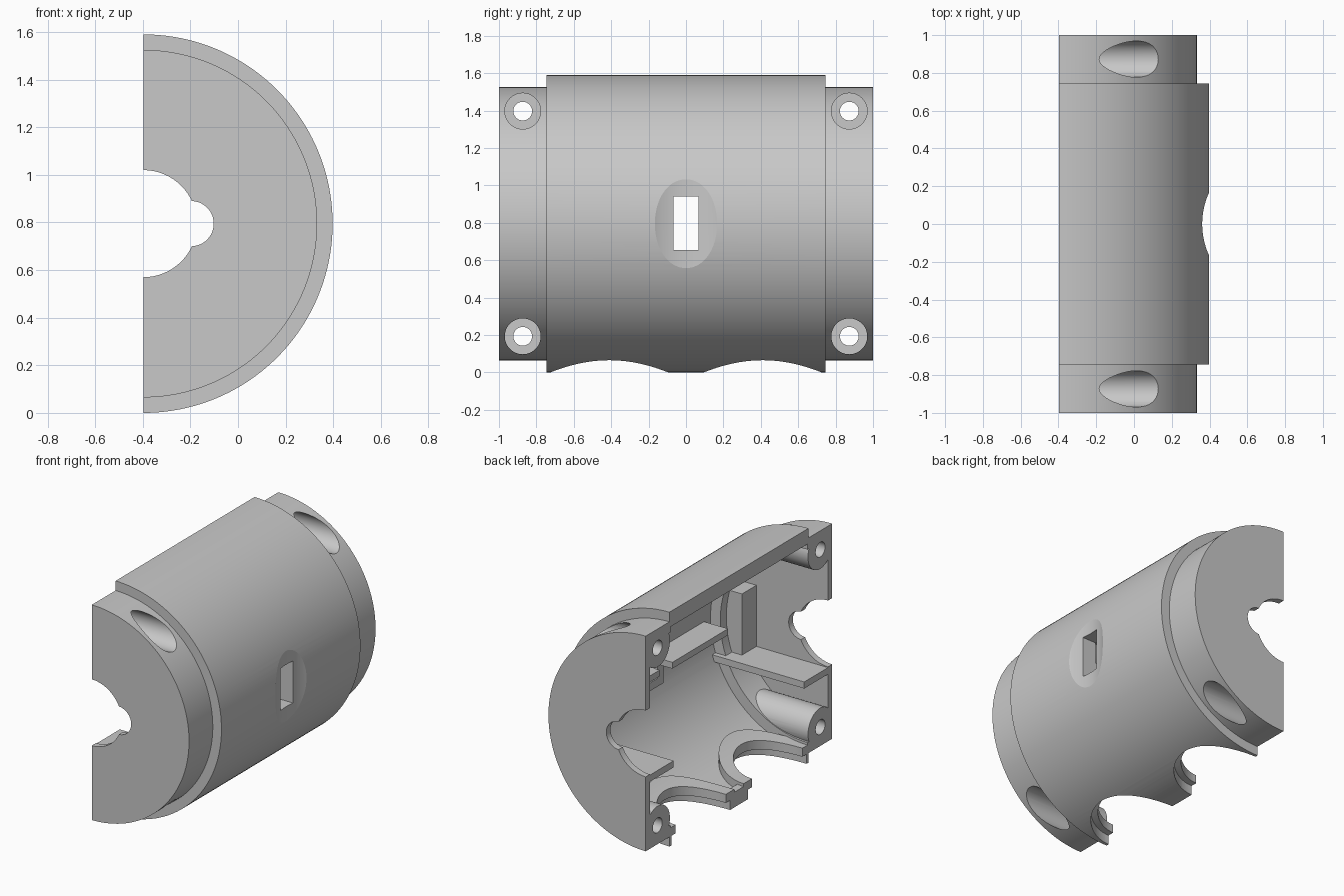
import bpy, bmesh, math
from mathutils import Matrix, Vector

cube = bpy.data.objects.get("Cube")
if cube:
    bpy.data.objects.remove(cube, do_unlink=True)

CX, CZ = -0.3975, 0.795          # axis of the half cylinder, running along y
R_BODY, R_END = 0.795, 0.73
R_FIT = 0.729                    # inner parts reach just into the body wall
SIGNS = (-1, 1)

plastic = bpy.data.materials.new("grey plastic")
plastic.use_nodes = True
GREY = (0.58, 0.58, 0.58, 1)
plastic.diffuse_color = GREY
plastic.node_tree.nodes["Principled BSDF"].inputs["Base Color"].default_value = GREY


def add(name, bm):
    mesh = bpy.data.meshes.new(name)
    bm.to_mesh(mesh)
    bm.free()
    ob = bpy.data.objects.new(name, mesh)
    bpy.context.collection.objects.link(ob)
    mesh.materials.append(plastic)
    return ob


def cylinder(name, radius, length, centre, axis, segments=48):
    bm = bmesh.new()
    turn = Vector((0, 0, 1)).rotation_difference(Vector(axis)).to_matrix().to_4x4()
    bmesh.ops.create_cone(bm, cap_ends=True, segments=segments, radius1=radius,
                          radius2=radius, depth=length,
                          matrix=Matrix.Translation(centre) @ turn)
    return add(name, bm)


def drum(name, radius, length):
    return cylinder(name, radius, length, (CX, 0, CZ), (0, 1, 0), 160)


def box(name, xs, ys, zs):
    bm = bmesh.new()
    spans = [sorted(s) for s in (xs, ys, zs)]
    centre = Vector([(a + b) / 2 for a, b in spans])
    size = [b - a for a, b in spans]
    bmesh.ops.create_cube(bm, size=1, matrix=Matrix.Translation(centre)
                          @ Matrix.Diagonal((*size, 1)))
    return add(name, bm)


def combine(target, other, operation):
    """Apply a boolean and discard the second object."""
    mod = target.modifiers.new("combine", 'BOOLEAN')
    mod.operation, mod.solver, mod.object = operation, 'EXACT', other
    bpy.context.view_layer.update()
    graph = bpy.context.evaluated_depsgraph_get()
    mesh = bpy.data.meshes.new_from_object(target.evaluated_get(graph))
    target.modifiers.clear()
    target.data = mesh
    bpy.data.objects.remove(other, do_unlink=True)


def cut(target, other):
    combine(target, other, 'DIFFERENCE')


def join(target, part, clip_radius):
    """Trim a part to the round wall, then fuse it."""
    combine(part, drum("clip", clip_radius, 1.98), 'INTERSECT')
    combine(target, part, 'UNION')


# Stepped round shell, hollowed with a wider middle
housing = drum("housing_shell", R_END, 2)
combine(housing, drum("body", R_BODY, 1.49), 'UNION')
cut(housing, drum("end_hollow", 0.655, 1.91))
cut(housing, drum("middle_hollow", 0.728, 1.47))

# Thicker lip along the split edges
rim = box("rim_lip", (-0.6, CX + 0.05), (-0.74, 0.74), (0, 1.6))
cut(rim, drum("rim_inside", 0.692, 1.6))
join(housing, rim, R_FIT)

# Long ledge behind the slot, and a thick frame round the slot
join(housing, box("slot_ledge", (0.15, 0.5), (-0.665, 0.665), (0.75, 0.793)), 0.745)
join(housing, box("slot_frame", (0.26, 0.5), (-0.13, 0.13), (0.6, 0.995)), 0.75)

for s in SIGNS:
    # Shelf and post inside each end
    join(housing, box("end_shelf", (-0.7, 0.5), (s * 0.7, s * 0.97), (0.52, 0.565)), R_FIT)
    join(housing, box("post", (0.14, 0.275), (s * 0.8, s * 0.97), (0.54, 0.98)), 0.715)
    # Raised collar round each port
    collar = cylinder("port_collar", 0.36, 0.4, (CX, s * 0.41, 0.2), (0, 0, 1), 64)
    cut(collar, drum("collar_inside", 0.672, 1.9))
    join(housing, collar, R_FIT)
    # Screw bosses
    for t in SIGNS:
        centre = (0, s * 0.87, CZ + t * 0.602)
        join(housing, cylinder("boss", 0.13, 1.4, centre, (1, 0, 0)), 0.722)

for s in SIGNS:
    # Screw holes with deep counterbores
    for t in SIGNS:
        y, z = s * 0.873, CZ + t * 0.602
        cut(housing, cylinder("screw_hole", 0.05, 2, (0, y, z), (1, 0, 0)))
        cut(housing, cylinder("counterbore", 0.096, 1, (0.21, y, z), (1, 0, 0)))
    # Round ports in the underside: wide outside, with a narrower inner lip
    centre = (CX, s * 0.41, 0.2)
    cut(housing, cylinder("port", 0.27, 0.5, centre, (0, 0, 1), 64))
    rebate = cylinder("port_rebate", 0.315, 0.5, centre, (0, 0, 1), 64)
    cut(rebate, drum("lip", R_END, 1.9))
    cut(housing, rebate)

# Keyhole opening through both end walls
for s in SIGNS:
    cut(housing, cylinder("shaft_opening", 0.225, 0.2, (CX, s, CZ), (0, 1, 0), 64))
    cut(housing, cylinder("small_opening", 0.095, 0.2, (-0.197, s, CZ), (0, 1, 0)))

# Shallow finger dent and rectangular slot on the side
cut(housing, cylinder("dent", 0.4, 0.8, (0.761, 0, CZ), (0, 0, 1), 128))
cut(housing, box("slot", (0, 0.6), (-0.068, 0.068), (0.655, 0.94)))

# Split along the axis, keeping one half
cut(housing, box("other_half", (-2, CX), (-2, 2), (-1, 3)))

bpy.context.view_layer.objects.active = housing
housing.select_set(True)
bpy.ops.object.shade_smooth_by_angle(angle=math.radians(15))
